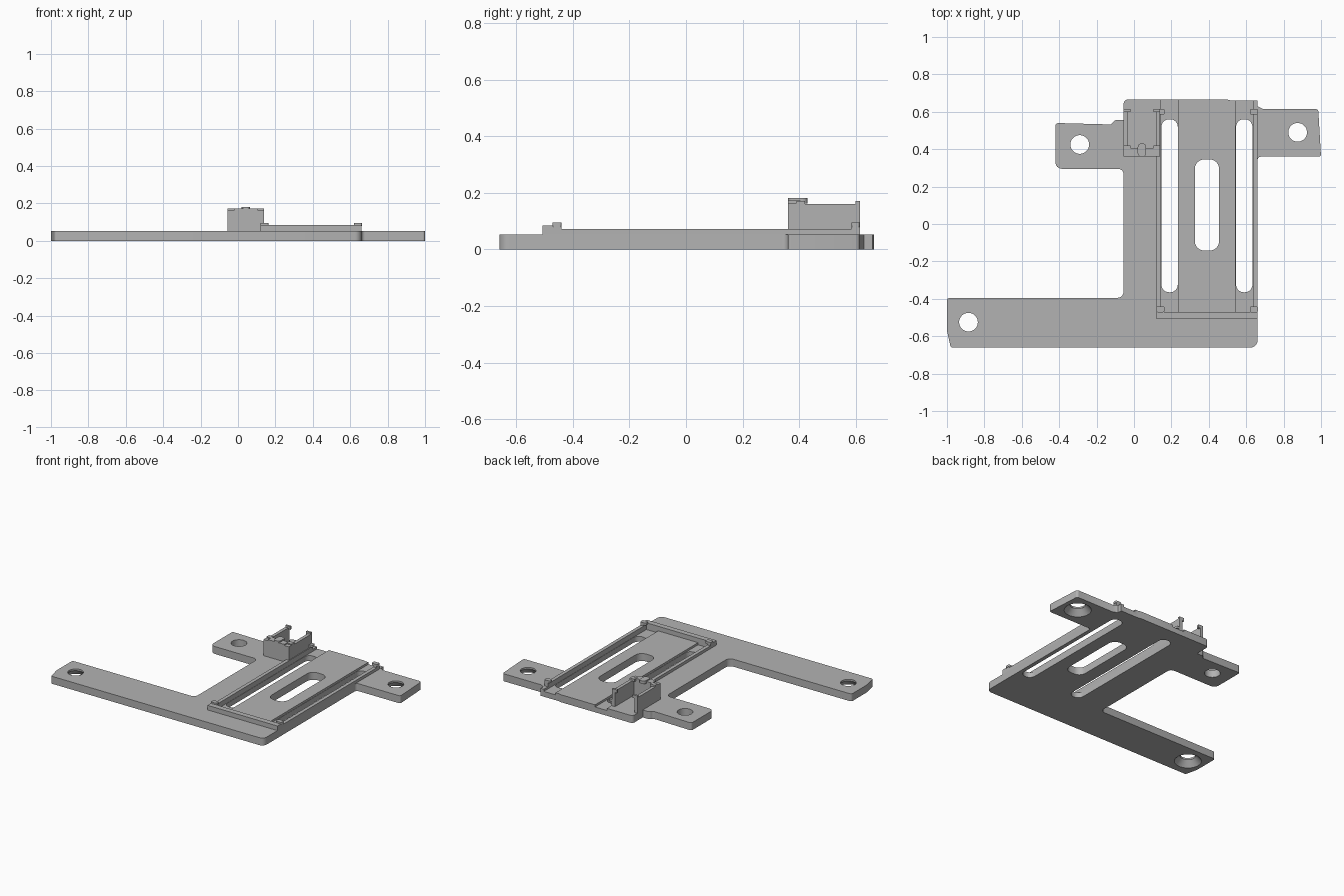
import bpy, bmesh, math
from mathutils import Vector

cube = bpy.data.objects.get("Cube")
if cube:
    bpy.data.objects.remove(cube, do_unlink=True)

grey = bpy.data.materials.new("plain grey")
grey.use_nodes = True
COLOUR = (0.45, 0.45, 0.45, 1)
grey.diffuse_color = COLOUR
grey.node_tree.nodes["Principled BSDF"].inputs["Base Color"].default_value = COLOUR

T = 0.052       # plate thickness
RAIL = 0.072    # rail top


def finish(name, bm):
    bmesh.ops.recalc_face_normals(bm, faces=bm.faces)
    mesh = bpy.data.meshes.new(name)
    bm.to_mesh(mesh)
    bm.free()
    mesh.materials.append(grey)
    ob = bpy.data.objects.new(name, mesh)
    bpy.context.collection.objects.link(ob)
    return ob


def rounded(corners, steps=6):
    """Outline whose (x, y, radius) corners are rounded."""
    out = []
    for i, (x, y, r) in enumerate(corners):
        p = Vector((x, y))
        if r == 0:
            out.append(p)
            continue
        a = p + (Vector(corners[i - 1][:2]) - p).normalized() * r
        b = p + (Vector(corners[(i + 1) % len(corners)][:2]) - p).normalized() * r
        for k in range(steps + 1):
            # circular arc weighting of a quadratic corner
            t = k / steps
            w = math.sqrt(0.5)
            c = [(1 - t) ** 2, 2 * t * (1 - t) * w, t * t]
            out.append((a * c[0] + p * c[1] + b * c[2]) / sum(c))
    return out


def prism(name, outline, z0, z1):
    bm = bmesh.new()
    face = bm.faces.new([bm.verts.new((x, y, z0)) for x, y in outline])
    top = bmesh.ops.extrude_face_region(bm, geom=[face])["geom"]
    bmesh.ops.translate(bm, vec=(0, 0, z1 - z0),
                        verts=[v for v in top if isinstance(v, bmesh.types.BMVert)])
    return finish(name, bm)


def box(name, x0, x1, y0, y1, z0, z1, r=0):
    pts = [(x0, y0, r), (x1, y0, r), (x1, y1, r), (x0, y1, r)]
    return prism(name, rounded(pts), z0, z1)


def cone(name, x, y, z0, z1, r0, r1):
    bm = bmesh.new()
    bmesh.ops.create_cone(bm, cap_ends=True, segments=40, radius1=r0, radius2=r1, depth=z1 - z0)
    bmesh.ops.translate(bm, verts=bm.verts, vec=(x, y, (z0 + z1) / 2))
    return finish(name, bm)


# Base plate with its three mounting arms
plate = prism("base_plate", rounded([
    (-0.98, -0.66, 0.01), (0.66, -0.66, 0.035), (0.66, 0.36, 0.02), (1.0, 0.36, 0.012),
    (0.985, 0.615, 0.015), (0.69, 0.615, 0), (0.66, 0.63, 0), (0.66, 0.66, 0),
    (0.52, 0.66, 0), (0.5, 0.665, 0), (-0.055, 0.665, 0.02), (-0.055, 0.555, 0),
    (-0.105, 0.555, 0.01), (-0.12, 0.532, 0.01), (-0.42, 0.54, 0.015),
    (-0.42, 0.295, 0.035), (-0.055, 0.295, 0.03), (-0.055, -0.395, 0.035),
    (-1.0, -0.395, 0.015), (-1.0, -0.57, 0)]), 0, T)

# Cutters: shallow channels, long slots, centre window and screw holes
cutters = []
for x0, x1 in ((0.145, 0.236), (0.544, 0.635)):
    cutters.append(box("channel_cutter", x0, x1, -0.47, 0.8, 0.037, 0.2))
    cutters.append(box("slot_cutter", x0 + 0.002, x1 - 0.002, -0.365, 0.56, -0.1, 0.3, 0.04))
cutters.append(box("window_cutter", 0.325, 0.455, -0.142, 0.345, -0.1, 0.3, 0.05))
for x, y, sunk in ((-0.885, -0.525, True), (0.875, 0.49, True), (-0.29, 0.425, False)):
    cutters.append(cone("hole_cutter", x, y, -0.1, 0.3, 0.05, 0.05))
    if sunk:
        cutters.append(cone("countersink_cutter", x, y, -0.01, 0.04, 0.095, 0.0505))

for c in cutters:
    c.hide_render = True
    mod = plate.modifiers.new(c.name, "BOOLEAN")
    mod.operation = "DIFFERENCE"
    mod.solver = "EXACT"
    mod.object = c
bpy.context.view_layer.update()
cut = bpy.data.meshes.new_from_object(
    plate.evaluated_get(bpy.context.evaluated_depsgraph_get()))
plate.modifiers.clear()
plate.data = cut
for c in cutters:
    bpy.data.objects.remove(c, do_unlink=True)

# Rails and end stop around the tray
box("left_rail", 0.635, 0.66, -0.505, 0.615, T - 0.01, RAIL)
box("right_rail", 0.12, 0.145, -0.505, 0.615, T - 0.01, RAIL)
box("front_stop", 0.12, 0.66, -0.508, -0.47, T - 0.01, 0.084)

# Snap tabs at the four rail corners, overhanging the tray
for side, x0, x1, post in (("right", 0.12, 0.163, 0.12), ("left", 0.62, 0.663, 0.635)):
    for end, y0, y1 in (("front", -0.472, -0.44), ("back", 0.585, 0.615)):
        box(f"{side}_{end}_tab_post", post, post + 0.025, y0, y1, T, 0.085)
        box(f"{side}_{end}_tab", x0, x1, y0, y1, 0.08, 0.095, 0.008)
    box(f"{side}_front_corner", post, post + 0.025, -0.49, -0.44, T, 0.084)

# Connector holder: front block, two thin side walls and small catches
box("holder_front", -0.055, 0.14, 0.36, 0.405, T - 0.01, 0.165)
for side, x0, x1, tip0, tip1 in (("right", -0.055, -0.032, -0.055, -0.018),
                                 ("left", 0.117, 0.14, 0.103, 0.14)):
    box(f"holder_{side}_wall", x0, x1, 0.36, 0.615, T - 0.01, 0.16)
    box(f"holder_{side}_back_catch", tip0, tip1, 0.6, 0.615, 0.15, 0.172)
    box(f"holder_{side}_front_catch", tip0, tip1, 0.39, 0.42, 0.155, 0.172)
box("holder_top_step", -0.02, 0.105, 0.36, 0.405, 0.16, 0.173)
box("holder_centre_catch", 0.02, 0.065, 0.36, 0.43, 0.162, 0.182, 0.018)

# Smooth the rounded edges, keep hard ones sharp
bpy.ops.object.select_all(action="DESELECT")
plate.select_set(True)
bpy.context.view_layer.objects.active = plate
bpy.ops.object.shade_smooth_by_angle(angle=math.radians(30))
